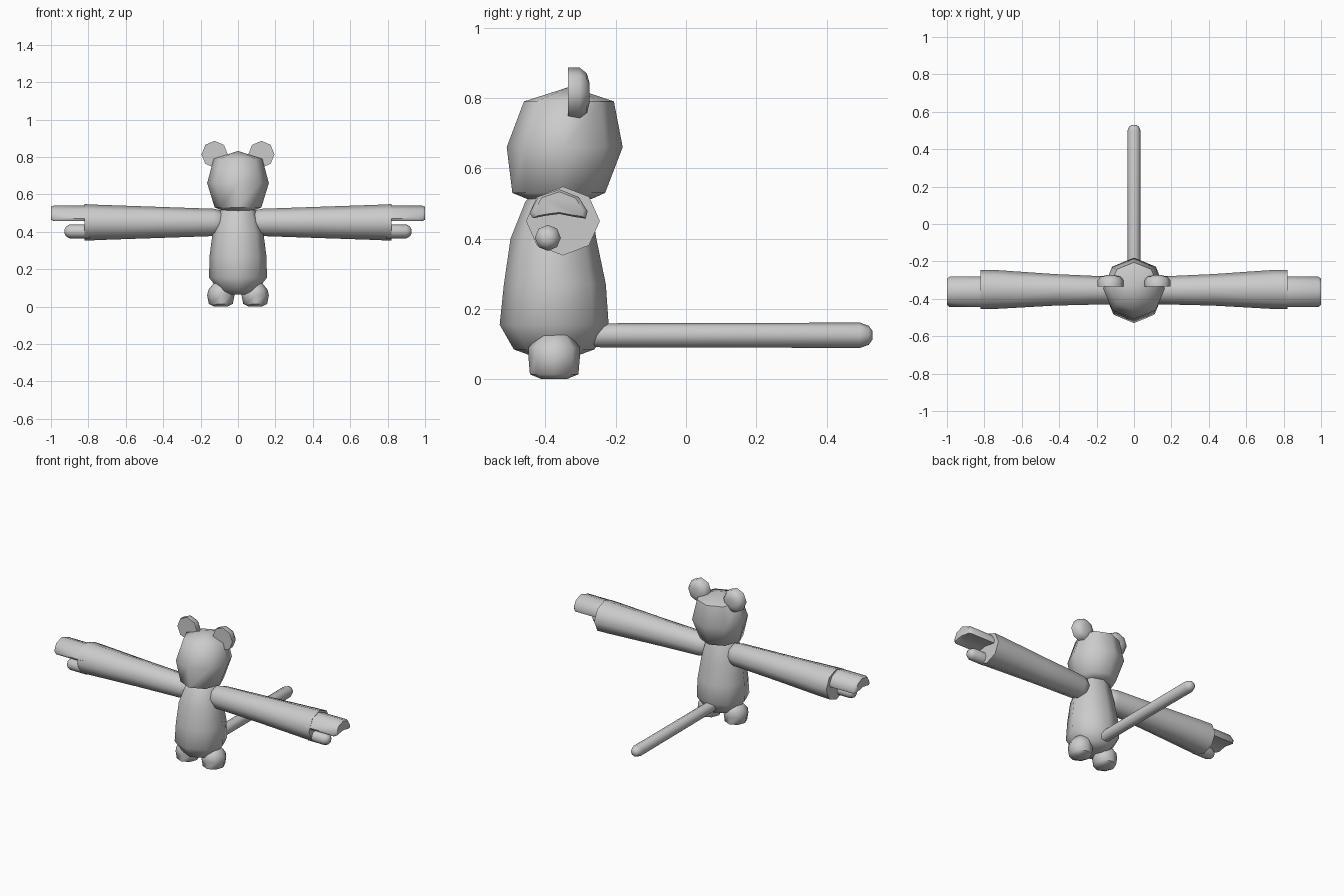
import bpy, bmesh, math

grey = bpy.data.materials.new("plain grey")
grey.diffuse_color = (0.6, 0.6, 0.6, 1)

# Maps (along, u, v) to x, y, z for each loft axis
AXES = {
    "x": lambda t, u, v: (t, u, v),
    "y": lambda t, u, v: (u, t, v),
    "z": lambda t, u, v: (u, v, t),
}


def skin(name, loops, angle=55):
    """Join equal-length point loops into a closed, smooth-shaded part."""
    bm = bmesh.new()
    rows = [[bm.verts.new(p) for p in loop] for loop in loops]
    n = len(rows[0])
    for a, b in zip(rows, rows[1:]):
        for i in range(n):
            j = (i + 1) % n
            bm.faces.new((a[i], a[j], b[j], b[i]))
    bm.faces.new(rows[0])
    bm.faces.new(rows[-1])
    bmesh.ops.remove_doubles(bm, verts=bm.verts, dist=0.0005)
    bmesh.ops.recalc_face_normals(bm, faces=bm.faces)
    me = bpy.data.meshes.new(name)
    bm.to_mesh(me)
    bm.free()
    me.materials.append(grey)
    ob = bpy.data.objects.new(name, me)
    bpy.context.collection.objects.link(ob)
    bpy.ops.object.select_all(action="DESELECT")
    bpy.context.view_layer.objects.active = ob
    ob.select_set(True)
    bpy.ops.object.shade_smooth_by_angle(angle=math.radians(angle))
    return ob


def loft(name, axis, rings, n=8):
    """rings: (along, centre u, centre v, radius u, radius v)"""
    put = AXES[axis]
    return skin(name, [
        [put(t, u + ru * math.cos(math.tau * i / n), v + rv * math.sin(math.tau * i / n))
         for i in range(n)]
        for t, u, v, ru, rv in rings])


# Torso
loft("body", "z", [
    (0.065, 0, -0.375, 0.06, 0.06),
    (0.085, 0, -0.375, 0.10, 0.115),
    (0.155, 0, -0.375, 0.155, 0.155),
    (0.27, 0, -0.373, 0.152, 0.145),
    (0.40, 0, -0.377, 0.135, 0.122),
    (0.505, 0, -0.365, 0.10, 0.092),
    (0.53, 0, -0.36, 0.08, 0.075)])

# Head
loft("head", "z", [
    (0.512, 0, -0.36, 0.08, 0.09),
    (0.53, 0, -0.362, 0.125, 0.132),
    (0.66, 0, -0.345, 0.165, 0.165),
    (0.79, 0, -0.333, 0.13, 0.128),
    (0.832, 0, -0.33, 0.0001, 0.0001)])

# Tail
loft("tail", "y", [
    (-0.27, 0, 0.125, 0.034, 0.034),
    (0.495, 0, 0.125, 0.036, 0.036),
    (0.52, 0, 0.125, 0.027, 0.027),
    (0.53, 0, 0.125, 0.013, 0.013)])

# Half cross-section of the curved finger paddle (y, z)
PADDLE = [(-0.445, 0.472), (-0.42, 0.52), (-0.36, 0.54), (-0.305, 0.518), (-0.28, 0.478),
          (-0.285, 0.457), (-0.32, 0.462), (-0.36, 0.47), (-0.40, 0.465), (-0.435, 0.458)]

for side, s in (("left", 1), ("right", -1)):
    # Ear: flat in front, rounded behind
    x = 0.125 * s
    loft(side + "_ear", "y", [
        (-0.335, x, 0.814, 0.070, 0.072),
        (-0.302, x, 0.814, 0.070, 0.072),
        (-0.282, x, 0.814, 0.054, 0.056),
        (-0.274, x, 0.814, 0.025, 0.027)])

    # Arm widening towards a blunt cuff
    loft(side + "_arm", "x", [
        (0.07 * s, -0.355, 0.45, 0.04, 0.04),
        (0.095 * s, -0.355, 0.45, 0.064, 0.066),
        (0.13 * s, -0.355, 0.45, 0.074, 0.073),
        (0.42 * s, -0.352, 0.45, 0.084, 0.083),
        (0.74 * s, -0.35, 0.45, 0.104, 0.094),
        (0.822 * s, -0.35, 0.45, 0.105, 0.098)])

    # Fingers and thumb
    def paddle(px, k):
        return [(px * s, -0.362 + (y + 0.362) * k, 0.498 + (z - 0.498) * k) for y, z in PADDLE]
    skin(side + "_fingers", [paddle(0.79, 1), paddle(0.985, 1), paddle(1.0, 0.84)])
    loft(side + "_thumb", "x", [
        (0.79 * s, -0.393, 0.402, 0.037, 0.037),
        (0.90 * s, -0.393, 0.402, 0.037, 0.037),
        (0.92 * s, -0.393, 0.402, 0.026, 0.026),
        (0.927 * s, -0.393, 0.402, 0.012, 0.012)])

    # Foot
    x = 0.092 * s
    loft(side + "_foot", "z", [
        (0.0, x, -0.375, 0.035, 0.035),
        (0.014, x, -0.375, 0.064, 0.069),
        (0.06, x, -0.375, 0.073, 0.073),
        (0.09, x, -0.375, 0.066, 0.073),
        (0.128, x, -0.372, 0.036, 0.042)])
